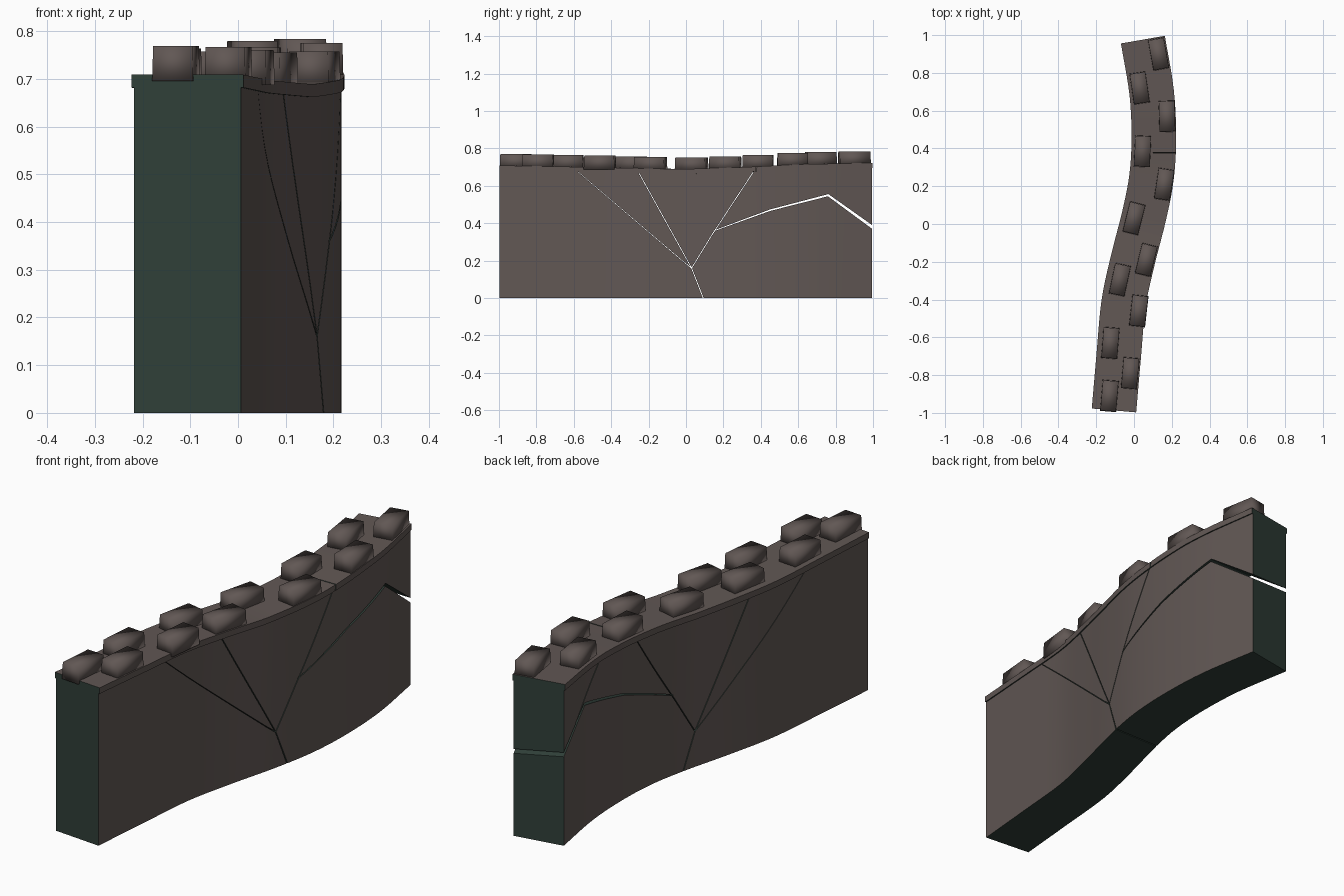
import bpy, bmesh, math
from mathutils import Vector

if "Cube" in bpy.data.objects:
    bpy.data.objects.remove(bpy.data.objects["Cube"])


def material(name, rgb):
    m = bpy.data.materials.new(name)
    m.diffuse_color = (*rgb, 1)
    m.use_nodes = True
    m.node_tree.nodes["Principled BSDF"].inputs["Base Color"].default_value = m.diffuse_color
    return m


BROWN = material("brown plaster", (0.12, 0.096, 0.089))
GREEN = material("dark green core", (0.029, 0.049, 0.040))

# S-shaped centre line (x, y) of the wall
PATH = [Vector(p) for p in [(-.106, -.987), (-.081, -.70), (-.055, -.42), (-.006, -.19), (.055, .05),
                            (.093, .25), (.105, .46), (.093, .70), (.047, .976)]]
# Height of the coping top along y
TOP = [(-1.1, .711), (-.5, .700), (0, .689), (.3, .699), (.6, .715), (1.1, .726)]


def top_z(y):
    for (y0, z0), (y1, z1) in zip(TOP, TOP[1:]):
        if y <= y1:
            return z0 + (z1 - z0) * (y - y0) / (y1 - y0)
    return TOP[-1][1]


def smooth_path(points, steps=5):
    pts = [points[0] * 2 - points[1]] + points + [points[-1] * 2 - points[-2]]
    out = []
    for i in range(1, len(pts) - 2):
        a, b, c, d = pts[i - 1:i + 3]
        for k in range(steps):
            t = k / steps
            out.append(.5 * (2 * b + (c - a) * t + (2 * a - 5 * b + 4 * c - d) * t * t
                             + (3 * b - a - 3 * c + d) * t ** 3))
    return out + [points[-1]]


LINE = smooth_path(PATH)


def tangent(i):
    return (LINE[min(i + 1, len(LINE) - 1)] - LINE[max(i - 1, 0)]).normalized()


def new_object(name, bm, mats):
    bmesh.ops.recalc_face_normals(bm, faces=bm.faces)
    me = bpy.data.meshes.new(name)
    bm.to_mesh(me)
    bm.free()
    for m in mats:
        me.materials.append(m)
    ob = bpy.data.objects.new(name, me)
    bpy.context.collection.objects.link(ob)
    return ob


def sweep(name, half, low, high):
    """Rectangle swept along the centre line; low/high give z from y."""
    bm = bmesh.new()
    rings = []
    for i, p in enumerate(LINE):
        t = tangent(i)
        n = Vector((t.y, -t.x)) * half
        l, r = p - n, p + n
        rings.append([bm.verts.new((q.x, q.y, f(p.y))) for q, f in
                      ((l, low), (r, low), (r, high), (l, high))])
    for a, b in zip(rings, rings[1:]):
        for k in range(4):
            bm.faces.new((a[k], a[(k + 1) % 4], b[(k + 1) % 4], b[k]))
    bm.faces.new(rings[0])
    bm.faces.new(rings[-1])
    return new_object(name, bm, [BROWN, GREEN])


def cut(target, a, b, w0, w1, x0=-1, x1=1):
    """Carve a thin slit from a to b, given as (y, z), between x0 and x1."""
    a, b = Vector(a), Vector(b)
    d = (b - a).normalized()
    n = Vector((-d.y, d.x))
    a, b = a - d * .002, b + d * .002
    quad = [a - n * w0 / 2, b - n * w1 / 2, b + n * w1 / 2, a + n * w0 / 2]
    bm = bmesh.new()
    f0, f1 = [[bm.verts.new((x, q.x, q.y)) for q in quad] for x in (x0, x1)]
    bm.faces.new(f0)
    bm.faces.new(f1)
    for k in range(4):
        bm.faces.new((f0[k], f0[(k + 1) % 4], f1[(k + 1) % 4], f1[k]))
    cutter = new_object("crack_cutter", bm, [GREEN])
    cutter.hide_render = True
    mod = target.modifiers.new("crack", 'BOOLEAN')
    mod.operation = 'DIFFERENCE'
    mod.solver = 'EXACT'
    mod.object = cutter
    bpy.context.view_layer.objects.active = target
    bpy.ops.object.modifier_apply(modifier=mod.name)
    bpy.data.objects.remove(cutter)


def paint(ob, brown_top):
    """Long sides (and the coping top) are brown, everything else is core."""
    for f in ob.data.polygons:
        brown = abs(f.normal.x) > .75 or (brown_top and f.normal.z > .8)
        f.material_index = 0 if brown else 1


def shade(ob, degrees):
    bpy.ops.object.select_all(action='DESELECT')
    ob.select_set(True)
    bpy.context.view_layer.objects.active = ob
    bpy.ops.object.shade_smooth_by_angle(angle=math.radians(degrees))


# Wall body and overhanging coping
body = sweep("wall_body", .1125, lambda y: 0, lambda y: top_z(y) - .027)
cap = sweep("wall_coping", .118, lambda y: top_z(y) - .027, top_z)

# Fractures: polylines in (y, z), each with widths at its points
CRACKS = [
    ([(-.63, .72), (-.02, .20), (.03, .16), (.10, -.02)], [.002, .003, .004, .005]),
    ([(-.28, .72), (.03, .16)], [.004, .004]),
    ([(.39, .72), (.14, .34), (.03, .16)], [.004, .004, .004]),
    ([(.15, .36), (.45, .47), (.76, .55), (1.03, .355)], [.004, .008, .011, .017]),
]
for pts, widths in CRACKS:
    for i in range(len(pts) - 1):
        cut(body, pts[i], pts[i + 1], widths[i], widths[i + 1])
# Shallow crack on the back side, and the seam across the coping
cut(body, (.60, .72), (.84, .50), .004, .004, -1, 0)
cut(cap, (.37, .65), (.39, .80), .004, .004, .1, 1)
for ob, brown_top in ((body, False), (cap, True)):
    paint(ob, brown_top)
    shade(ob, 30)

# Staggered stones along the top, turned to follow the wall
STONES = [(-.13, -.91), (-.02, -.79), (-.125, -.63), (.025, -.46), (-.075, -.295), (.065, -.19),
          (0, .03), (.16, .21), (.045, .385), (.175, .57), (.03, .72), (.13, .90)]
for k, (x, y) in enumerate(STONES):
    i = min(range(len(LINE)), key=lambda j: (LINE[j] - Vector((x, y))).length)
    t = tangent(i)
    bm = bmesh.new()
    bmesh.ops.create_cube(bm, size=1)
    for v in bm.verts:
        s = .96 if v.co.z > 0 else 1
        v.co = (v.co.x * .086 * s, v.co.y * .166 * s, v.co.z * .074)
    stone = new_object(f"top_stone_{k + 1}", bm, [BROWN])
    stone.location = (x, y, top_z(y) + .025)
    stone.rotation_euler = (0, 0, math.atan2(-t.x, t.y))
    stone.data.polygons.foreach_set("use_smooth", [True] * 6)
